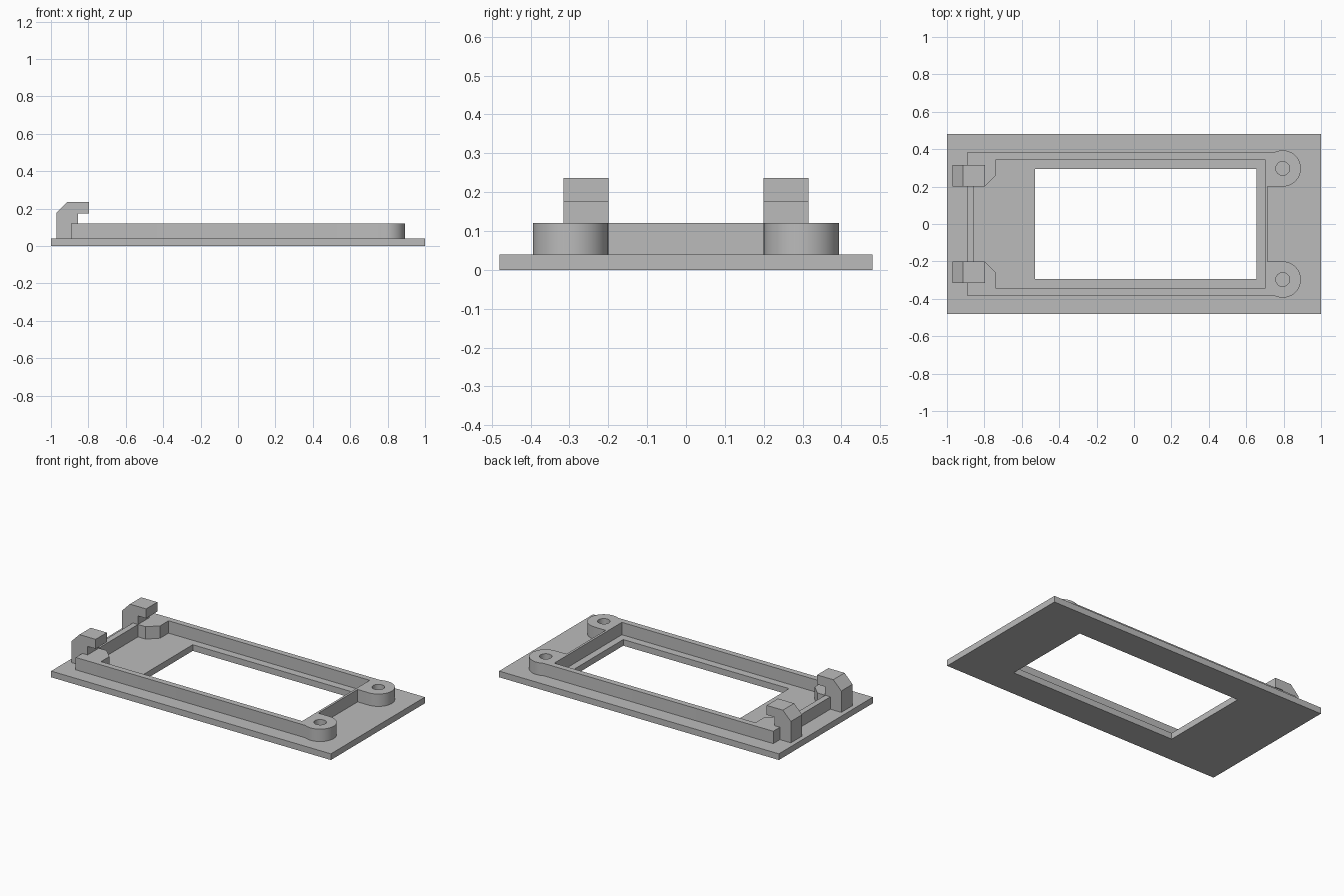
import bpy, bmesh
from math import cos, sin, radians
from mathutils import Vector

if "Cube" in bpy.data.objects:
    bpy.data.objects.remove(bpy.data.objects["Cube"], do_unlink=True)

grey = bpy.data.materials.new("plain grey")
grey.use_nodes = True
colour = (0.5, 0.5, 0.5, 1)
grey.diffuse_color = colour
grey.node_tree.nodes["Principled BSDF"].inputs["Base Color"].default_value = colour


def prism(name, loops, start, depth):
    """Fill the loops (first is the outline, the rest are holes) and extrude."""
    bm = bmesh.new()
    for loop in loops:
        verts = [bm.verts.new(start(a, b)) for a, b in loop]
        for i, v in enumerate(verts):
            bm.edges.new((verts[i - 1], v))
    bmesh.ops.triangle_fill(bm, use_beauty=True, edges=bm.edges[:])
    bmesh.ops.dissolve_limit(bm, angle_limit=0.01, verts=[], edges=bm.edges[:])
    out = bmesh.ops.extrude_face_region(bm, geom=bm.faces[:], use_keep_orig=True)
    moved = [g for g in out["geom"] if isinstance(g, bmesh.types.BMVert)]
    bmesh.ops.translate(bm, verts=moved, vec=Vector(depth))
    bmesh.ops.recalc_face_normals(bm, faces=bm.faces[:])
    mesh = bpy.data.meshes.new(name)
    bm.to_mesh(mesh)
    bm.free()
    mesh.materials.append(grey)
    obj = bpy.data.objects.new(name, mesh)
    bpy.context.collection.objects.link(obj)
    return obj


def rect(x0, x1, y):
    return [(x0, -y), (x1, -y), (x1, y), (x0, y)]


def arc(cx, cy, r, a0, a1, n):
    angles = [radians(a0 + (a1 - a0) * i / n) for i in range(n + 1)]
    return [(cx + r * cos(a), cy + r * sin(a)) for a in angles]


def mirrored(half):
    return half + [(x, -y) for x, y in reversed(half)]


BASE, RIM = 0.04, 0.12

# Base plate with its window
prism("base_plate", [rect(-1, 1, 0.48), rect(-0.53, 0.655, 0.295)],
      lambda x, y: (x, y, 0), (0, 0, BASE))

# Raised rim with corner pads and two round screw bosses
bx, by = 0.795, 0.297
outer = mirrored([(-0.892, -0.383)] + arc(bx, by * -1, 0.097, -117, 90, 32)
                 + [(0.715, -0.2)])
inner = mirrored([(-0.855, -0.2), (-0.8, -0.2), (-0.738, -0.26),
                  (-0.738, -0.345), (0.7, -0.345)])
holes = [arc(bx, s * by, 0.037, 0, 345, 23) for s in (-1, 1)]
rim = prism("raised_rim", [outer, inner] + holes,
            lambda x, y: (x, y, BASE), (0, 0, RIM - BASE))
bpy.context.view_layer.objects.active = rim
rim.select_set(True)
bpy.ops.object.shade_smooth_by_angle(angle=radians(30))

# Pair of hooked clips
clip = [(-0.97, BASE), (-0.97, 0.178), (-0.913, 0.236), (-0.797, 0.236),
        (-0.797, 0.175), (-0.855, 0.175), (-0.855, BASE)]
for name, y in (("right_clip", -0.315), ("left_clip", 0.2)):
    side = "back" if y > 0 else "front"
    prism(f"{side}_hook_clip", [clip], lambda x, z: (x, y, z), (0, 0.115, 0))
